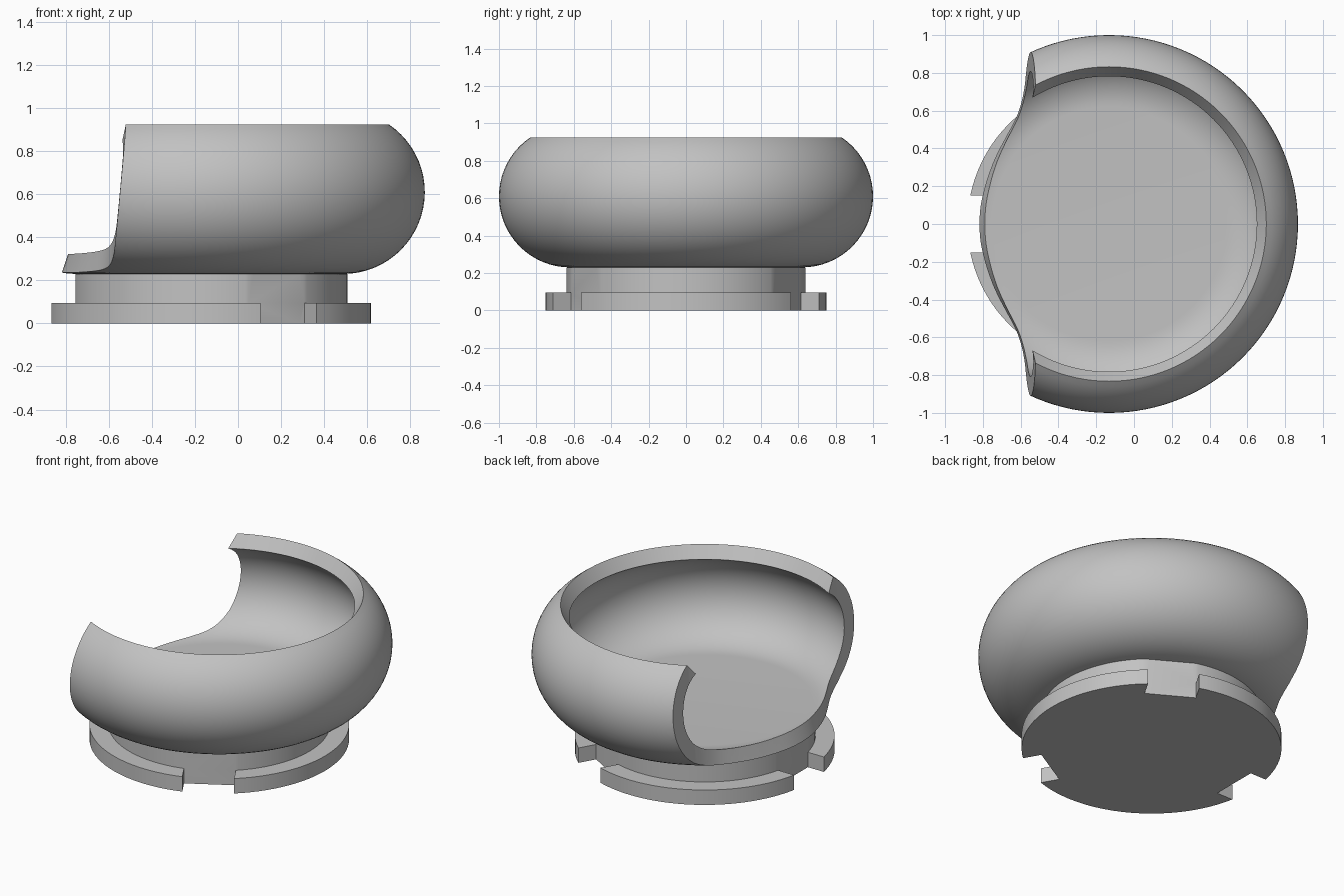
import bpy, bmesh, math
from mathutils import Matrix, Vector

if "Cube" in bpy.data.objects:
    bpy.data.objects.remove(bpy.data.objects["Cube"])

CX = -0.132          # axis of all round parts
mat = bpy.data.materials.new("plain grey")
mat.diffuse_color = (0.54, 0.54, 0.54, 1)
mat.use_nodes = True
mat.node_tree.nodes["Principled BSDF"].inputs["Base Color"].default_value = mat.diffuse_color


def finish(name, bm):
    bmesh.ops.recalc_face_normals(bm, faces=bm.faces)
    me = bpy.data.meshes.new(name)
    bm.to_mesh(me)
    bm.free()
    me.materials.append(mat)
    ob = bpy.data.objects.new(name, me)
    bpy.context.collection.objects.link(ob)
    return ob


def lathe(name, profile, n):
    """Closed solid of revolution; the profile starts and ends on the axis."""
    bm = bmesh.new()
    vs = [bm.verts.new((CX + r, 0, z)) for r, z in profile]
    es = [bm.edges.new(p) for p in zip(vs, vs[1:])]
    bmesh.ops.spin(bm, geom=vs + es, cent=(CX, 0, 0), axis=(0, 0, 1),
                   angle=2 * math.pi, steps=n, use_merge=False)
    bmesh.ops.remove_doubles(bm, verts=bm.verts, dist=1e-4)
    return finish(name, bm)


def cut(ob, cutter):
    m = ob.modifiers.new("cut", 'BOOLEAN')
    m.operation, m.solver, m.object = 'DIFFERENCE', 'EXACT', cutter
    bpy.context.view_layer.objects.active = ob
    bpy.ops.object.modifier_apply(modifier=m.name)
    bpy.data.objects.remove(cutter)


def smooth(ob, deg):
    bpy.ops.object.select_all(action='DESELECT')
    ob.select_set(True)
    bpy.context.view_layer.objects.active = ob
    bpy.ops.object.shade_smooth_by_angle(angle=math.radians(deg))


def arc(r0, z0, rad, a0, a1, n):
    return [(r0 + rad * math.cos(math.radians(a0 + (a1 - a0) * i / n)),
             z0 + rad * math.sin(math.radians(a0 + (a1 - a0) * i / n)))
            for i in range(n + 1)]


def spline(pts, sub):
    """Smooth curve through the points."""
    pts = [Vector(p) for p in pts]
    ext = [2 * pts[0] - pts[1]] + pts + [2 * pts[-1] - pts[-2]]
    out = []
    for a, b, c, d in zip(ext, ext[1:], ext[2:], ext[3:]):
        for i in range(sub):
            t = i / sub
            out.append(0.5 * (2 * b + (c - a) * t + (2 * a - 5 * b + 4 * c - d) * t * t
                              + (3 * b - a - 3 * c + d) * t ** 3))
    return out + [pts[-1]]


# Bowl: even round shell with a rim cut square to the wall, and a flat floor
outer = arc(0.62, 0.61, 0.38, -90, 55.99, 26)
inner = arc(0.62, 0.61, 0.29, 55.99, -90, 26)
bowl = lathe("bowl", [(0, 0.23)] + outer + inner + [(0, 0.32)], 128)

# Front opening: S-shaped plan curve, leaning inwards with height
half = [(0, -.82), (.1, -.813), (.2, -.79), (.3, -.757), (.38, -.722),
        (.46, -.68), (.55, -.632), (.62, -.606), (.7, -.59), (.8, -.584), (1.2, -.582)]
plan = spline([(-y, x) for y, x in reversed(half[1:])] + half, 5)
bm = bmesh.new()
rows = []
for z in (0.1, 0.18, 0.26, 0.34, 0.45, 0.6, 0.75, 0.9, 1.1):
    row = []
    for y, x in plan:
        t = min(abs(y) / 0.65, 1)
        lean = 0.33 + (0.092 - 0.33) * t * t * (3 - 2 * t)
        row.append(bm.verts.new((x + lean * (z - 0.23), y, z)))
    row += [bm.verts.new((-1.5, 1.2, z)), bm.verts.new((-1.5, -1.2, z))]
    rows.append(row)
n = len(rows[0])
for lo, hi in zip(rows, rows[1:]):
    for i in range(n):
        j = (i + 1) % n
        bm.faces.new((lo[i], lo[j], hi[j], hi[i]))
bm.faces.new(rows[0])
bm.faces.new(rows[-1])
bmesh.ops.triangulate(bm, faces=bm.faces)
cut(bowl, finish("opening_cutter", bm))
smooth(bowl, 28)

# Base: neck and locking flange with three flat-bottomed notches
base = lathe("base", [(0, 0), (.75, 0), (.75, .095), (.64, .095), (.64, .23), (0, .23)], 96)
for deg in (180, 60, -60):
    bm = bmesh.new()
    bmesh.ops.create_cube(bm, size=1, matrix=Matrix.Rotation(math.radians(deg), 4, 'Z')
                          @ Matrix.Translation((0.822, 0, 0.1))
                          @ Matrix.Diagonal((0.4, 0.3, 0.6, 1)))
    bmesh.ops.translate(bm, verts=bm.verts, vec=Vector((CX, 0, 0)))
    cut(base, finish("notch_cutter", bm))
smooth(base, 30)
